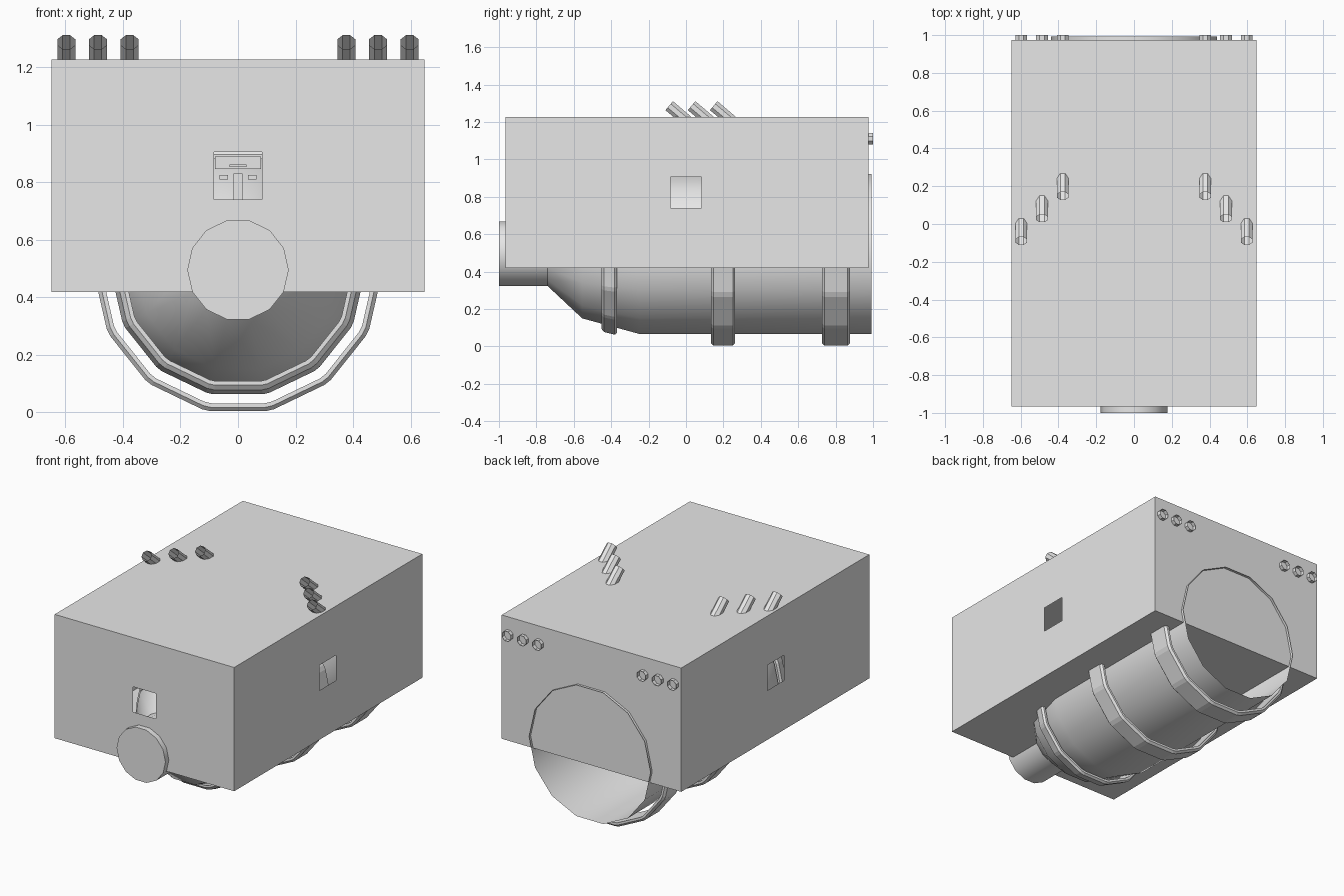
import bpy, bmesh, math
from mathutils import Vector, Matrix

if "Cube" in bpy.data.objects:
    bpy.data.objects.remove(bpy.data.objects["Cube"])

AXIS_Z = 0.495          # height of the barrel axis
SIDES = 14
STEP = 2 * math.pi / SIDES
FLAT = math.cos(STEP / 2)   # flat-to-corner radius ratio

grey = bpy.data.materials.new("light grey")
grey.diffuse_color = (0.8, 0.8, 0.8, 1)
grey.use_nodes = True
grey.node_tree.nodes["Principled BSDF"].inputs["Base Color"].default_value = grey.diffuse_color


def finish(bm, name, smooth=False):
    me = bpy.data.meshes.new(name)
    bm.to_mesh(me)
    bm.free()
    me.materials.append(grey)
    ob = bpy.data.objects.new(name, me)
    bpy.context.collection.objects.link(ob)
    if smooth:
        bpy.ops.object.select_all(action='DESELECT')
        ob.select_set(True)
        bpy.context.view_layer.objects.active = ob
        bpy.ops.object.shade_smooth_by_angle(angle=math.radians(30))
    return ob


def bridge(bm, a, b):
    for i in range(len(a)):
        j = (i + 1) % len(a)
        bm.faces.new((a[i], a[j], b[j], b[i]))


def block(name, lo, hi):
    lo, hi = Vector(lo), Vector(hi)
    bm = bmesh.new()
    m = Matrix.Translation((lo + hi) / 2) @ Matrix.Diagonal((*(hi - lo), 1))
    bmesh.ops.create_cube(bm, size=1, matrix=m)
    finish(bm, name)


# Hull: thin-walled box with square windows in the front and both sides
X, Y0, Y1, Z0, Z1 = 0.648, -0.965, 0.975, 0.418, 1.226
WZ0, WZ1, W = 0.74, 0.905, 0.083
bm = bmesh.new()


def wall(us, vs, place, window):
    grid = [[bm.verts.new(place(u, v)) for v in vs] for u in us]
    for i in range(len(us) - 1):
        for j in range(len(vs) - 1):
            if not (window and i == 1 and j == 1):
                bm.faces.new((grid[i][j], grid[i + 1][j], grid[i + 1][j + 1], grid[i][j + 1]))


zs = (Z0, WZ0, WZ1, Z1)
xs = (-X, -W, W, X)
ys = (Y0, -W, W, Y1)
wall(xs, zs, lambda u, v: (u, Y0, v), True)
wall(xs, zs, lambda u, v: (u, Y1, v), False)
for side in (-X, X):
    wall(ys, zs, lambda u, v: (side, u, v), True)
for height in (Z0, Z1):
    wall(xs, ys, lambda u, v: (u, v, height), False)
bmesh.ops.remove_doubles(bm, verts=bm.verts, dist=1e-5)
bmesh.ops.recalc_face_normals(bm, faces=bm.faces)
finish(bm, "hull")

# Barrel: closed nose, flaring cone, open rear; (y, flat radius) profile
bm = bmesh.new()
rows = []
for y, r in ((-1, 0.172), (-0.74, 0.172), (-0.555, 0.345), (-0.25, 0.428), (0.992, 0.428)):
    rows.append([bm.verts.new((r / FLAT * math.cos(k * STEP), y, AXIS_Z + r / FLAT * math.sin(k * STEP)))
                 for k in range(SIDES)])
for a, b in zip(rows, rows[1:]):
    bridge(bm, a, b)
bm.faces.new(rows[0])
bmesh.ops.recalc_face_normals(bm, faces=bm.faces)
finish(bm, "barrel", True)


# Bands: chamfered hoops standing off the barrel, with blunted corners
def band(name, y, half, r, tilt=0.0):
    thick, ch = 0.027, 0.013
    section = [(-half, -thick), (half, -thick), (half, -ch), (half - ch, 0), (ch - half, 0), (-half, -ch)]
    bm = bmesh.new()
    rows = []
    for k in range(SIDES):
        for off in (-0.028, 0.028):
            ang = k * STEP + off
            row = []
            for sy, sr in section:
                rad = (r + sr + sy * math.tan(tilt)) / math.cos(STEP / 2 - abs(off))
                row.append(bm.verts.new((rad * math.cos(ang), y + sy, AXIS_Z + rad * math.sin(ang))))
            rows.append(row)
    for i, row in enumerate(rows):
        bridge(bm, row, rows[(i + 1) % len(rows)])
    bmesh.ops.recalc_face_normals(bm, faces=bm.faces)
    finish(bm, name)


band("front_band", -0.41, 0.042, 0.425, math.radians(14.5))
band("middle_band", 0.198, 0.065, 0.491)
band("rear_band", 0.802, 0.075, 0.491)


# Exhaust pipes: open tubes leaning out of the roof, bending to the rear wall
def pipe(name, x, y):
    lean = math.radians(40)
    r, n, low = 0.034, 8, 1.11
    top = Vector((x, y, 1.287))
    bend = Vector((x, y + (top.z - low) / math.tan(lean), low))
    end = Vector((x, 1.0, low))
    bm = bmesh.new()
    rows = []
    for p, a in ((top, lean), (bend, lean / 2), (end, 0)):
        up = Vector((0, math.sin(a), math.cos(a)))
        rows.append([bm.verts.new(p + r * (math.cos((k + .5) * 2 * math.pi / n) * Vector((1, 0, 0))
                                           + math.sin((k + .5) * 2 * math.pi / n) * up)) for k in range(n)])
    bridge(bm, rows[0], rows[1])
    bridge(bm, rows[1], rows[2])
    bmesh.ops.recalc_face_normals(bm, faces=bm.faces)
    finish(bm, name)


for s, label in ((-1, "left"), (1, "right")):
    for i, (x, y) in enumerate(((0.597, -0.09), (0.487, 0.03), (0.377, 0.148))):
        pipe(f"{label}_exhaust_pipe_{i + 1}", s * x, y)

# Small control console behind the front window
block("console_shelf", (-0.08, -0.72, 0.845), (0.08, -0.62, 0.89))
block("console_bar", (-0.03, -0.74, 0.852), (0.03, -0.72, 0.862))
block("console_post", (-0.015, -0.73, 0.74), (0.015, -0.70, 0.83))
for s, label in ((-1, "left"), (1, "right")):
    x0, x1 = sorted((s * 0.035, s * 0.065))
    block(f"console_{label}_screen", (x0, -0.73, 0.81), (x1, -0.71, 0.825))
